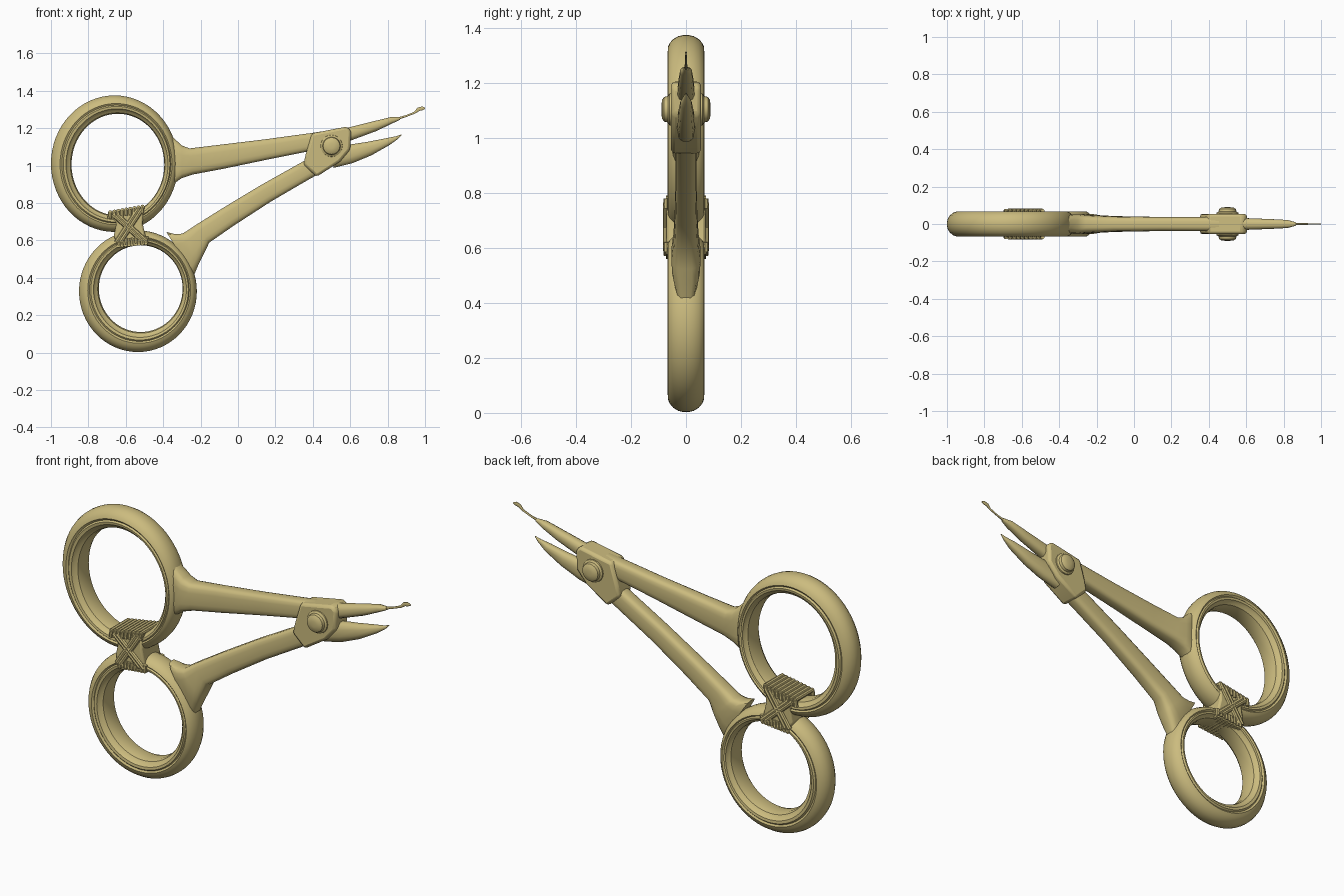
import bpy, bmesh
from math import cos, sin, pi, radians, copysign
from mathutils import Vector, Matrix

old = bpy.data.objects.get("Cube")
if old:
    bpy.data.objects.remove(old, do_unlink=True)

brass = bpy.data.materials.new("pale_brass")
brass.use_nodes = True
COLOUR = (0.60, 0.50, 0.21, 1)
brass.diffuse_color = COLOUR
brass.node_tree.nodes["Principled BSDF"].inputs["Base Color"].default_value = COLOUR


def finish(bm, name, angle=35, bevel=0, segments=2):
    bmesh.ops.recalc_face_normals(bm, faces=bm.faces)
    mesh = bpy.data.meshes.new(name)
    bm.to_mesh(mesh)
    bm.free()
    obj = bpy.data.objects.new(name, mesh)
    bpy.context.collection.objects.link(obj)
    mesh.materials.append(brass)
    if bevel:
        mod = obj.modifiers.new("soft_edges", "BEVEL")
        mod.width, mod.segments = bevel, segments
        mod.limit_method = "ANGLE"
    bpy.ops.object.select_all(action="DESELECT")
    obj.select_set(True)
    bpy.context.view_layer.objects.active = obj
    bpy.ops.object.shade_smooth_by_angle(angle=radians(angle))
    return obj


def skin(bm, rings, closed=False):
    """Join successive vertex loops with quads."""
    loops = [[bm.verts.new(p) for p in ring] for ring in rings]
    n = len(loops[0])
    pairs = list(zip(loops, loops[1:]))
    if closed:
        pairs.append((loops[-1], loops[0]))
    else:
        bm.faces.new(loops[0])
        bm.faces.new(loops[-1])
    for a, b in pairs:
        for i in range(n):
            j = (i + 1) % n
            bm.faces.new((a[i], a[j], b[j], b[i]))


def finger_ring(name, inner, outer):
    """Elliptical ring; inner and outer are (centre x, centre z, radius x, radius z)."""
    # Half profile: fraction across the band, half depth
    half = [(0, 0.025), (0.06, 0.045), (0.2, 0.054), (0.27, 0.066), (0.4, 0.068),
            (0.47, 0.06), (0.56, 0.066), (0.7, 0.06), (0.85, 0.047), (0.96, 0.028), (1, 0.01)]
    profile = half + [(t, -y) for t, y in reversed(half)]
    rings = []
    for k in range(64):
        a = 2 * pi * k / 64
        ring = []
        for t, y in profile:
            cx, cz, rx, rz = [i + (o - i) * t for i, o in zip(inner, outer)]
            ring.append((cx + rx * cos(a), y, cz + rz * sin(a)))
        rings.append(ring)
    bm = bmesh.new()
    skin(bm, rings, closed=True)
    finish(bm, name)


def loft(name, stations, power=0.55, sides=16, angle=40):
    """Stations are (x, z, half width in the xz plane, half depth in y)."""
    rings = []
    for i, (x, z, w, d) in enumerate(stations):
        p, q = stations[max(i - 1, 0)], stations[min(i + 1, len(stations) - 1)]
        side = Vector((p[1] - q[1], 0, q[0] - p[0])).normalized()
        ring = []
        for k in range(sides):
            a = 2 * pi * (k + 0.5) / sides
            c, s = [copysign(abs(f) ** power, f) for f in (cos(a), sin(a))]
            ring.append(Vector((x, 0, z)) + side * w * c + Vector((0, d * s, 0)))
        rings.append(ring)
    bm = bmesh.new()
    skin(bm, rings)
    finish(bm, name, angle)


def plate(name, outline, depth, bevel):
    bm = bmesh.new()
    skin(bm, [[(x, y, z) for x, z in outline] for y in (-depth, depth)])
    finish(bm, name, 35, bevel)


# Finger rings
finger_ring("upper_finger_ring", (-0.642, 1.005, 0.248, 0.272), (-0.66, 1.01, 0.34, 0.365))
finger_ring("lower_finger_ring", (-0.52, 0.342, 0.224, 0.232), (-0.535, 0.328, 0.315, 0.325))

# Arms, flaring where they meet the rings
loft("upper_arm", [(-0.37, 1.022, 0.15, 0.04), (-0.34, 1.022, 0.12, 0.052), (-0.3, 1.02, 0.088, 0.054),
                   (-0.25, 1.022, 0.071, 0.048), (-0.1, 1.045, 0.066, 0.041), (0.15, 1.086, 0.055, 0.038),
                   (0.4, 1.128, 0.047, 0.038), (0.56, 1.155, 0.045, 0.036)])
loft("lower_arm", [(-0.31, 0.528, 0.14, 0.04), (-0.275, 0.55, 0.105, 0.052), (-0.24, 0.58, 0.08, 0.053),
                   (-0.19, 0.635, 0.06, 0.046), (-0.05, 0.727, 0.056, 0.041), (0.15, 0.852, 0.052, 0.038),
                   (0.36, 0.972, 0.05, 0.038), (0.52, 1.06, 0.05, 0.036)])

# Blades
loft("upper_blade", [(0.5, 1.145, 0.045, 0.034), (0.6, 1.17, 0.036, 0.032), (0.73, 1.21, 0.028, 0.027),
                     (0.82, 1.242, 0.018, 0.022), (0.865, 1.253, 0.008, 0.009)], 0.8, 12)
loft("lower_blade", [(0.5, 1.04, 0.055, 0.034), (0.6, 1.062, 0.052, 0.032), (0.7, 1.09, 0.039, 0.028),
                     (0.8, 1.127, 0.021, 0.021), (0.85, 1.149, 0.009, 0.009), (0.875, 1.165, 0.002, 0.002)], 0.8, 12)
loft("hooked_tip", [(0.84, 1.247, 0.008, 0.009), (0.9, 1.265, 0.005, 0.005), (0.945, 1.283, 0.006, 0.004),
                    (0.965, 1.301, 0.011, 0.004), (0.985, 1.306, 0.011, 0.004), (1.0, 1.306, 0.004, 0.003)], 1, 8)

# Pivot plate and collar across both arms
plate("pivot_plate", [(0.395, 1.172), (0.58, 1.208), (0.605, 1.185), (0.6, 1.085), (0.545, 1.02),
                      (0.42, 0.94), (0.35, 1.005), (0.362, 1.06)], 0.054, 0.014)

# Domed screws on both faces
for label, s in (("front", -1), ("back", 1)):
    bm = bmesh.new()
    rings = []
    for r, y in ((0.06, 0.045), (0.058, 0.06), (0.048, 0.066), (0.045, 0.08), (0.034, 0.087), (0.014, 0.09)):
        rings.append([(0.5 + r * cos(2 * pi * k / 20), s * y, 1.105 + r * sin(2 * pi * k / 20))
                      for k in range(20)])
    skin(bm, rings)
    finish(bm, label + "_pivot_screw")

# Cord binding that ties the rings together
plate("binding_core", [(-0.69, 0.745), (-0.505, 0.778), (-0.51, 0.69), (-0.485, 0.585),
                       (-0.635, 0.57), (-0.665, 0.62), (-0.65, 0.69)], 0.071, 0.01)


def cord(bm, a, b, r):
    a, b = Vector(a), Vector(b)
    axis = b - a
    turn = axis.to_track_quat("Z", "Y").to_matrix().to_4x4()
    bmesh.ops.create_cone(bm, cap_ends=True, segments=8, radius1=r, radius2=r,
                          depth=axis.length, matrix=Matrix.Translation((a + b) / 2) @ turn)


# Crossed cords with rows of edge wraps on each face
for label, s in (("front", -1), ("back", 1)):
    bm = bmesh.new()
    y = s * 0.072
    for off in (-0.011, 0.011):
        cord(bm, (-0.66 + off, y, 0.74), (-0.505 + off, y, 0.6), 0.012)
        cord(bm, (-0.64 + off, y, 0.59), (-0.525 + off, y, 0.765), 0.012)
    finish(bm, label + "_crossed_cords")

bm = bmesh.new()
for i in range(9):
    t = i / 8
    top = (-0.683 + 0.172 * t, 0.75 + 0.03 * t)
    low = (-0.638 + 0.145 * t, 0.572 + 0.014 * t)
    for (x, z), d in ((top, -1), (low, 1)):
        cord(bm, (x, -0.072, z), (x, 0.072, z), 0.011)
        for y in (-0.07, 0.07):
            cord(bm, (x, y, z), (x + 0.004 * d, y, z + d * 0.035), 0.011)
finish(bm, "binding_wraps")
